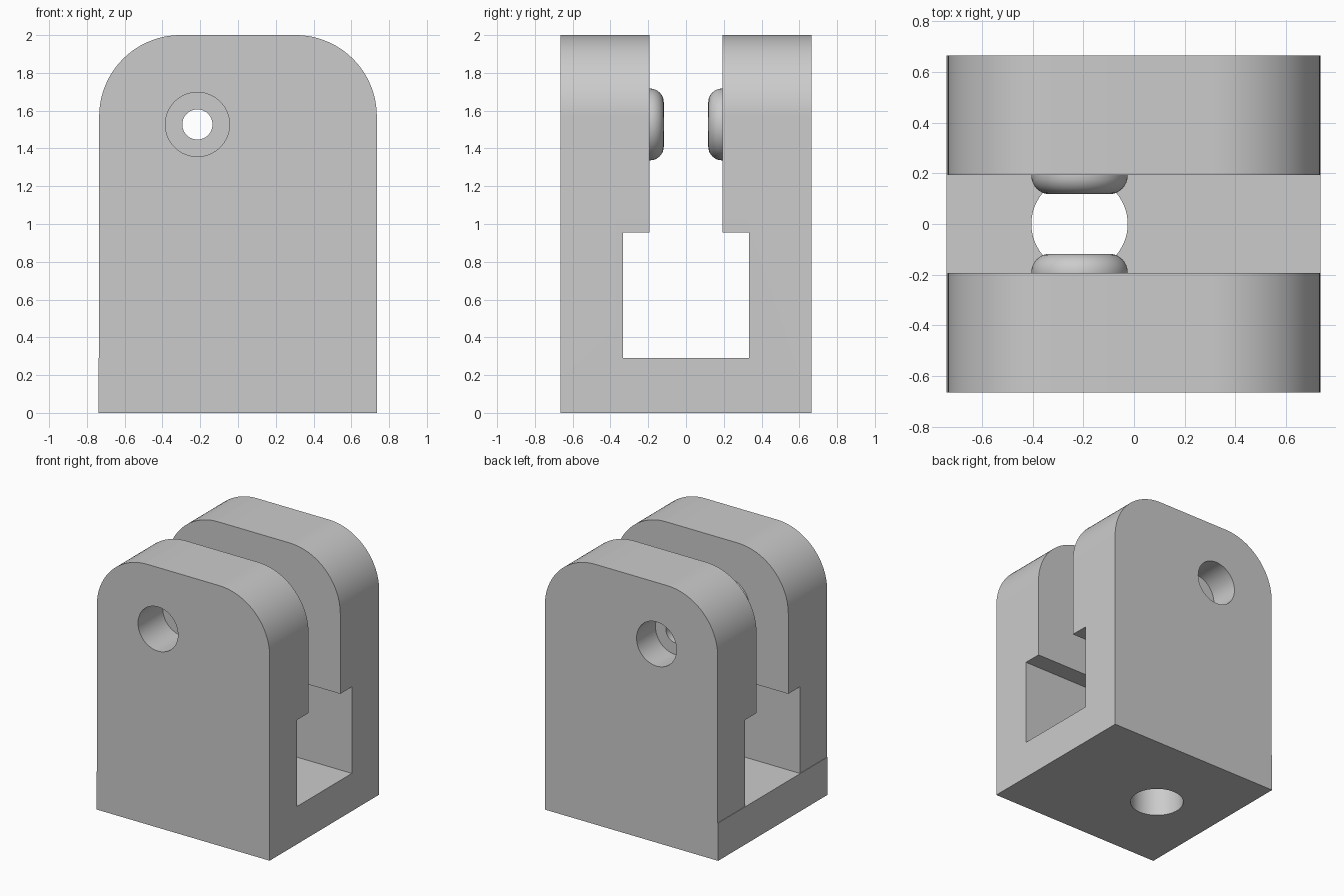
import bpy, bmesh, math
from mathutils import Matrix, Vector

old = bpy.data.objects.get("Cube")
if old:
    bpy.data.objects.remove(old, do_unlink=True)

HALF_X, HALF_Y, TOP = 0.735, 0.665, 2.0
SLOT, POCKET = 0.1925, 0.333          # half widths of slot and pocket
FLOOR, LEDGE = 0.29, 0.955            # pocket bottom and top
HOLE_X, HOLE_Z = -0.215, 1.527
CORNER = 0.43

grey = bpy.data.materials.new("plain grey")
grey.use_nodes = True
colour = (0.6, 0.6, 0.6, 1)
grey.diffuse_color = colour
grey.node_tree.nodes["Principled BSDF"].inputs["Base Color"].default_value = colour


def add_object(name, bm):
    bmesh.ops.recalc_face_normals(bm, faces=bm.faces)
    mesh = bpy.data.meshes.new(name)
    bm.to_mesh(mesh)
    bm.free()
    mesh.materials.append(grey)
    ob = bpy.data.objects.new(name, mesh)
    bpy.context.collection.objects.link(ob)
    return ob


def prism(name, points, start, sweep):
    """Extrude a closed outline given as 3D points."""
    bm = bmesh.new()
    face = bm.faces.new([bm.verts.new(Vector(p) + Vector(start)) for p in points])
    new = bmesh.ops.extrude_face_region(bm, geom=[face])["geom"]
    bmesh.ops.translate(bm, vec=sweep, verts=[v for v in new if isinstance(v, bmesh.types.BMVert)])
    return add_object(name, bm)


def cylinder(name, radius, centre, length, along_y=True, round_edge=0):
    bm = bmesh.new()
    bmesh.ops.create_cone(bm, cap_ends=True, segments=64, radius1=radius, radius2=radius, depth=length)
    if round_edge:
        rims = [e for e in bm.edges if abs(e.verts[0].co.z - e.verts[1].co.z) < 0.001]
        bmesh.ops.bevel(bm, geom=rims, offset=round_edge, segments=8, profile=0.5, affect='EDGES')
    if along_y:
        bm.transform(Matrix.Rotation(math.pi / 2, 4, 'X'))
    bm.transform(Matrix.Translation(centre))
    return add_object(name, bm)


def combine(target, tool, operation):
    mod = target.modifiers.new(tool.name, 'BOOLEAN')
    mod.operation, mod.object, mod.solver = operation, tool, 'EXACT'
    bpy.context.view_layer.objects.active = target
    bpy.ops.object.modifier_apply(modifier=mod.name)
    bpy.data.objects.remove(tool, do_unlink=True)


# Block with rounded top corners and a slightly wider foot on one side
outline = [(-HALF_X - 0.004, 0, 0), (HALF_X, 0, 0)]
for side, first in ((1, 0), (-1, 90)):
    for i in range(25):
        a = math.radians(first + 90 * i / 24)
        outline.append((side * (HALF_X - CORNER) + CORNER * math.cos(a), 0,
                        TOP - CORNER + CORNER * math.sin(a)))
outline += [(-HALF_X, 0, FLOOR), (-HALF_X - 0.004, 0, FLOOR)]
bracket = prism("clevis_bracket", outline, (0, -HALF_Y, 0), (0, 2 * HALF_Y, 0))

# Stepped channel running from side to side
half = [(POCKET, FLOOR), (POCKET, LEDGE), (SLOT, LEDGE), (SLOT, TOP + 0.2)]
channel = [(0, y, z) for y, z in half] + [(0, -y, z) for y, z in reversed(half)]
combine(bracket, prism("channel_cutter", channel, (-1, 0, 0), (2, 0, 0)), 'DIFFERENCE')

# Rounded bosses, counterbores and pin holes in both cheeks
for side, depth in ((-1, 0.3), (1, 0.23)):
    inner = 0.1175
    boss = cylinder("boss", 0.19, (HOLE_X, side * (inner + 0.12), HOLE_Z), 0.24, round_edge=0.073)
    combine(bracket, boss, 'UNION')
    bore = cylinder("counterbore_cutter", 0.17, (HOLE_X, side * HALF_Y, HOLE_Z), 2 * depth)
    combine(bracket, bore, 'DIFFERENCE')
combine(bracket, cylinder("pin_cutter", 0.08, (HOLE_X, 0, HOLE_Z), 2), 'DIFFERENCE')

# Round hole through the base
combine(bracket, cylinder("base_cutter", 0.19, (HOLE_X, 0, 0.1), 0.5, along_y=False), 'DIFFERENCE')

bpy.ops.object.select_all(action='DESELECT')
bracket.select_set(True)
bpy.context.view_layer.objects.active = bracket
bpy.ops.object.shade_smooth_by_angle(angle=math.radians(30))
